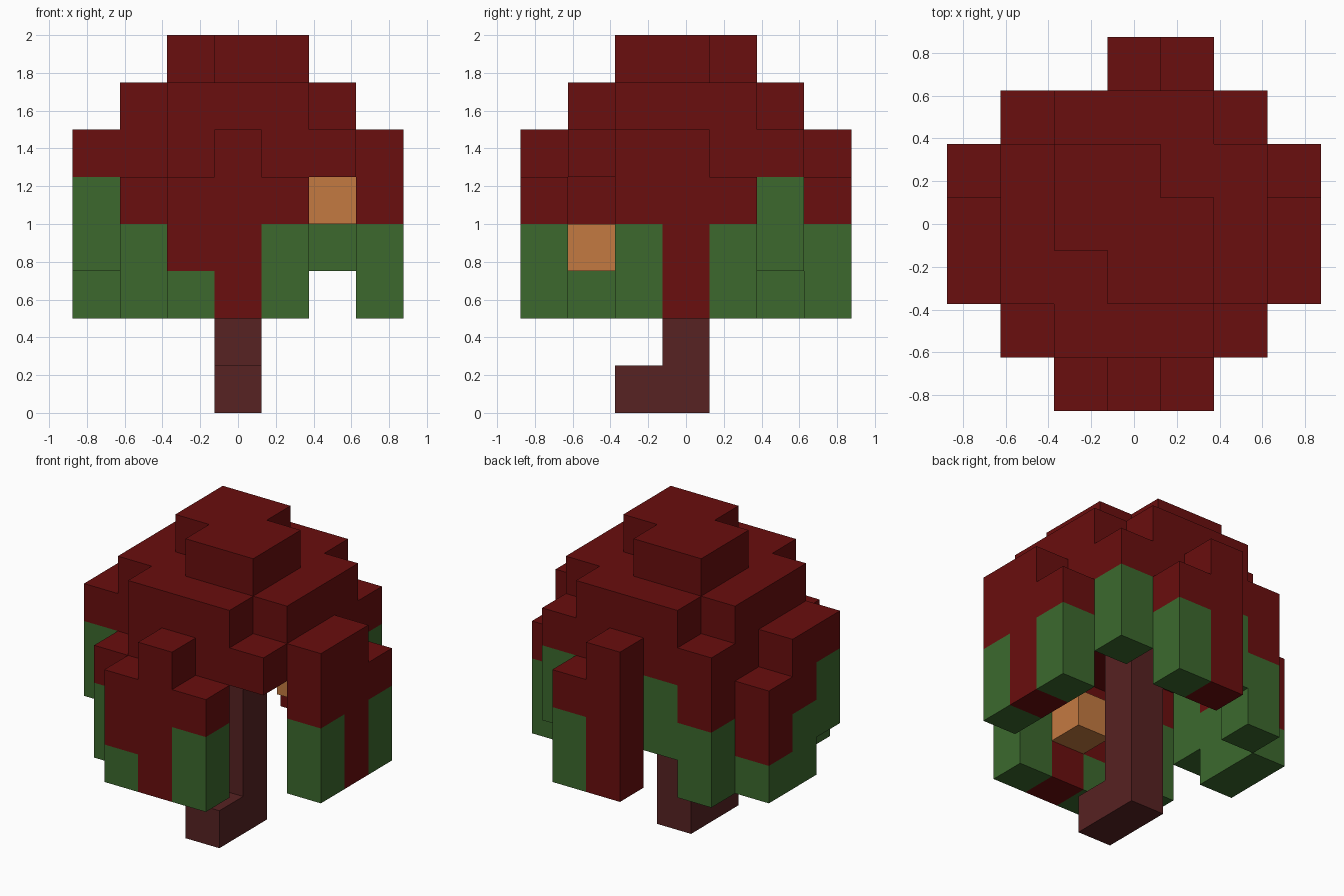
import bpy
import bmesh
from mathutils import Vector

UNIT = 0.25  # edge length of one block

cube = bpy.data.objects.get("Cube")
if cube:
    bpy.data.objects.remove(cube, do_unlink=True)


def make_material(name, colour):
    material = bpy.data.materials.new(name)
    material.use_nodes = True
    rgba = (*colour, 1.0)
    material.diffuse_color = rgba
    material.node_tree.nodes["Principled BSDF"].inputs["Base Color"].default_value = rgba
    return material


materials = {
    "trunk": make_material("dark bark", (0.095, 0.016, 0.016)),
    "red_leaves": make_material("deep red leaf", (0.144, 0.0044, 0.0044)),
    "green_leaves": make_material("green leaf", (0.045, 0.141, 0.027)),
    "fruit": make_material("orange fruit", (0.552, 0.195, 0.053)),
}
parts = {name: set() for name in materials}


def slab(radius, level, missing):
    """Square layer of red leaf blocks with some corners left out."""
    span = range(-radius, radius + 1)
    for x in span:
        for y in span:
            if (x, y) not in missing:
                parts["red_leaves"].add((x, y, level))


def hanging_column(x, y, top, red, green):
    """Column hanging down from a height: red blocks, then green ones."""
    for step in range(red + green):
        name = "red_leaves" if step < red else "green_leaves"
        parts[name].add((x, y, top - 1 - step))


# Trunk with a root block in front
parts["trunk"].update((0, 0, level) for level in range(5))
parts["trunk"].add((0, -1, 0))

# Stepped crown
slab(1, 7, {(-1, -1), (1, 1)})
slab(2, 6, {(x, y) for x in (-2, 2) for y in (-2, 2)})
slab(2, 5, {(-2, -2)})

# Drooping leaves around the rim: x, y, top, red blocks, green blocks
for column in [
    (-1, -3, 5, 2, 1), (0, -3, 6, 4, 0), (1, -3, 5, 1, 2),    # front
    (-2, -2, 5, 1, 2),
    (3, -1, 6, 2, 2), (3, 0, 6, 4, 0), (3, 1, 5, 1, 2),       # left side
    (2, 2, 6, 1, 2), (-1, 2, 6, 1, 2), (-2, 2, 6, 2, 2),
    (0, 3, 6, 4, 0), (1, 3, 5, 1, 2),                         # back
    (-3, 1, 5, 2, 1), (-3, 0, 6, 2, 2), (-3, -1, 6, 1, 2),    # right side
]:
    hanging_column(*column)

# Fruit under the crown
parts["fruit"].update({(0, -2, 3), (2, 0, 4)})

solid = set().union(*parts.values())


def build_part(name, blocks):
    """Outer skin of a set of blocks, leaving out faces against a neighbour."""
    bm = bmesh.new()
    for block in sorted(blocks):
        centre = Vector(block) + Vector((0, 0, 0.5))
        for axis in range(3):
            for sign in (-1, 1):
                normal = Vector((0, 0, 0))
                normal[axis] = sign
                if tuple(int(c + n) for c, n in zip(block, normal)) in solid:
                    continue
                u = Vector((0, 0, 0))
                u[(axis + 1) % 3] = 0.5
                v = normal.cross(u)
                corners = (-u - v, u - v, u + v, v - u)
                middle = centre + normal / 2
                bm.faces.new([bm.verts.new((middle + c) * UNIT) for c in corners])
    bmesh.ops.remove_doubles(bm, verts=bm.verts, dist=UNIT / 100)
    mesh = bpy.data.meshes.new(name)
    bm.to_mesh(mesh)
    bm.free()
    mesh.materials.append(materials[name])
    bpy.context.collection.objects.link(bpy.data.objects.new(name, mesh))


for part_name, part_blocks in parts.items():
    build_part(part_name, part_blocks)
